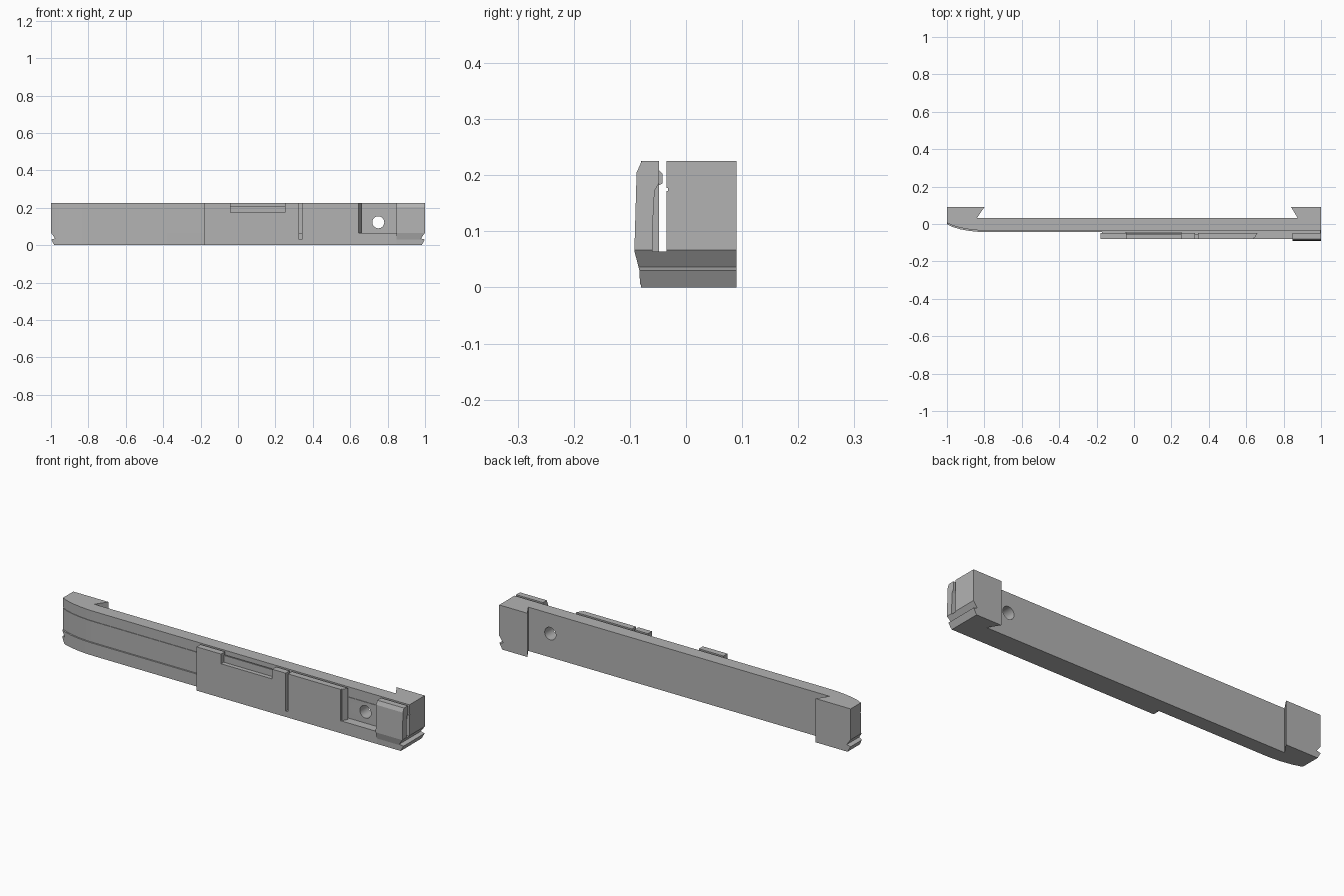
import bpy, bmesh
from mathutils import Vector

if "Cube" in bpy.data.objects:
    bpy.data.objects.remove(bpy.data.objects["Cube"])

grey = bpy.data.materials.new("plain_grey")
grey.use_nodes = True
colour = (0.45, 0.45, 0.45, 1)
grey.diffuse_color = colour
grey.node_tree.nodes["Principled BSDF"].inputs["Base Color"].default_value = colour


def prism(name, outline, axis, start, end):
    """Extrude a 2D outline along one axis."""
    place = {"x": lambda a, b, t: (t, a, b),
             "y": lambda a, b, t: (a, t, b),
             "z": lambda a, b, t: (a, b, t)}[axis]
    bm = bmesh.new()
    face = bm.faces.new([bm.verts.new(place(a, b, start)) for a, b in outline])
    grown = bmesh.ops.extrude_face_region(bm, geom=[face])
    shift = Vector(place(0, 0, end - start))
    bmesh.ops.translate(bm, vec=shift, verts=[v for v in grown["geom"] if isinstance(v, bmesh.types.BMVert)])
    bmesh.ops.recalc_face_normals(bm, faces=bm.faces)
    mesh = bpy.data.meshes.new(name)
    bm.to_mesh(mesh)
    bm.free()
    mesh.materials.append(grey)
    obj = bpy.data.objects.new(name, mesh)
    bpy.context.collection.objects.link(obj)
    return obj


def cut(obj, cutter):
    mod = obj.modifiers.new("cut", "BOOLEAN")
    mod.operation = "DIFFERENCE"
    mod.solver = "EXACT"
    mod.object = cutter
    bpy.context.view_layer.objects.active = obj
    bpy.ops.object.modifier_apply(modifier=mod.name)


# Plan outline shared by the bar and its foot: dovetailed end blocks behind, swept nose in front
back = [(1, 0.09), (0.84, 0.09), (0.875, 0.032), (-0.84, 0.032), (-0.8, 0.09), (-1, 0.09)]
nose = [(-1, 0.006), (-0.97, -0.008), (-0.93, -0.02), (-0.88, -0.029), (-0.83, -0.034), (-0.78, -0.035)]
body = prism("main_bar", back + nose + [(1, -0.035)], "z", 0.05, 0.225)
foot_nose = [(x, y - 0.008) for x, y in nose]
foot = prism("lower_foot", back + foot_nose + [(-0.17, -0.043), (-0.17, -0.055), (1, -0.055)], "z", 0, 0.064)

# Fine crease along the front of the bar
crease = prism("crease_cutter", [(x, y + 0.003) for x, y in nose] + [(1.1, -0.032), (1.1, -0.1), (-1.1, -0.1),
               (-1.1, 0.009)], "z", 0.172, 0.177)

# Front wall with top window, narrow slit and open bay
wall = prism("front_wall", [(-0.18, 0), (-0.18, 0.225), (-0.04, 0.225), (-0.04, 0.175), (0.25, 0.175),
             (0.25, 0.225), (0.327, 0.225), (0.327, 0.03), (0.341, 0.03), (0.341, 0.225), (0.64, 0.225),
             (0.64, 0.064), (1, 0.064), (1, 0)], "y", -0.08, -0.048)
# Slanted edge beside the bay and slim rail in the window
prism("bay_edge", [(0.63, -0.074), (0.645, -0.074), (0.66, -0.048), (0.63, -0.048)], "z", 0.06, 0.225)
prism("window_rail", [(-0.058, 0.172), (-0.052, 0.18), (-0.042, 0.185), (-0.042, 0.203), (-0.05, 0.21),
      (-0.058, 0.21)], "x", -0.045, 0.255)

# Hooked clip at the end
clip = prism("end_clip", [(-0.082, 0.005), (-0.083, 0.03), (-0.092, 0.065), (-0.088, 0.205), (-0.079, 0.225),
             (-0.048, 0.225), (-0.048, 0.186), (-0.056, 0.172), (-0.06, 0.1), (-0.06, 0.005)], "x", 0.848, 1)

# Screw hole through the bar
bpy.ops.mesh.primitive_cylinder_add(vertices=40, radius=0.032, depth=0.4, location=(0.75, 0, 0.122),
                                    rotation=(1.5708, 0, 0))
drill = bpy.context.object
cut(body, drill)
cut(body, crease)

# Undercut grooves on both ends
notch = [(1.02, 0.094), (0.978, 0.036), (0.999, 0.03), (0.98, -0.004), (1.02, -0.01)]
cutters = [drill, crease]
for side in (1, -1):
    tool = prism("end_cutter", [(side * x, z) for x, z in notch], "y", -0.2, 0.2)
    cutters.append(tool)
    for part in (body, foot, wall, clip):
        if side == 1 or part in (body, foot):
            cut(part, tool)
for tool in cutters:
    bpy.data.objects.remove(tool)

# Smooth the swept nose and the bore, keep edges sharp
for part in (body, foot):
    bpy.ops.object.select_all(action="DESELECT")
    part.select_set(True)
    bpy.context.view_layer.objects.active = part
    bpy.ops.object.shade_smooth_by_angle(angle=0.45)
